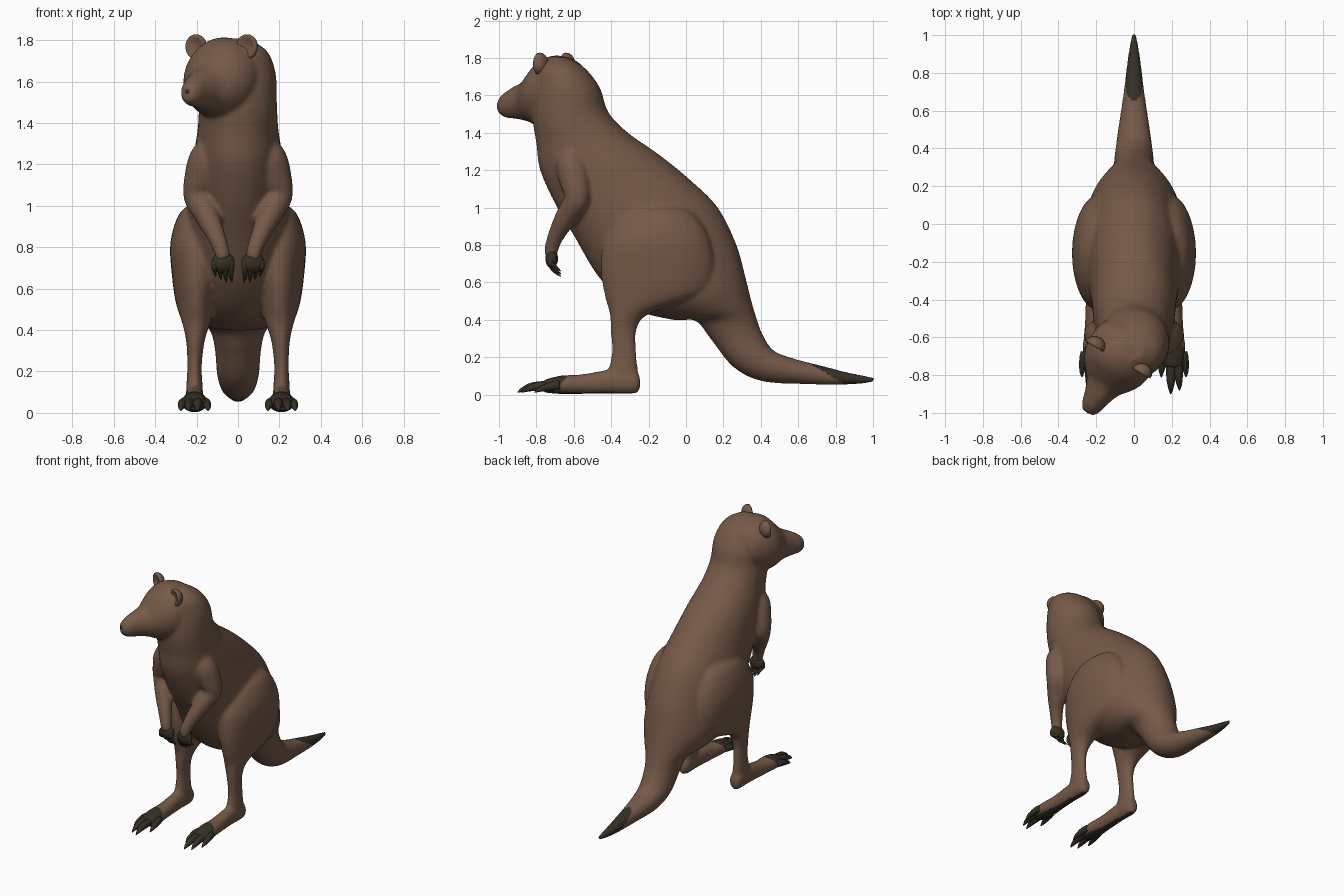
import bpy, bmesh, math
from mathutils import Vector, Matrix

if "Cube" in bpy.data.objects:
    bpy.data.objects.remove(bpy.data.objects["Cube"])


def material(name, rgb):
    m = bpy.data.materials.new(name)
    m.diffuse_color = (*rgb, 1)
    m.use_nodes = True
    m.node_tree.nodes["Principled BSDF"].inputs["Base Color"].default_value = m.diffuse_color
    return m


FUR = material("brown fur", (0.180, 0.101, 0.064))
DARK = material("dark claw", (0.036, 0.030, 0.018))
X = Vector((1, 0, 0))


def catmull(a, b, c, d, t):
    return 0.5 * (2 * b + (c - a) * t + (2 * a - 5 * b + 4 * c - d) * t * t
                  + (3 * b - a - 3 * c + d) * t ** 3)


def loft(bm, rings, n=24, steps=4):
    """Smooth skin through elliptical rings, each (centre, half axis u, half axis v)."""
    smooth = []
    last = len(rings) - 1
    for i in range(last):
        k = [rings[max(i - 1, 0)], rings[i], rings[i + 1], rings[min(i + 2, last)]]
        for s in range(steps):
            smooth.append([catmull(*(r[j] for r in k), s / steps) for j in range(3)])
    smooth.append(rings[-1])
    loops = []
    for c, u, v in smooth:
        angles = [2 * math.pi * q / n for q in range(n)]
        loops.append([bm.verts.new(c + u * math.cos(a) + v * math.sin(a)) for a in angles])
    for A, B in zip(loops, loops[1:]):
        for q in range(n):
            bm.faces.new((A[q], A[(q + 1) % n], B[(q + 1) % n], B[q]))
    for loop, ring in ((loops[0], smooth[0]), (loops[-1], smooth[-1])):
        tip = bm.verts.new(ring[0])
        for q in range(n):
            bm.faces.new((loop[q], loop[(q + 1) % n], tip))


def section(front, back, half, cx=0.0):
    """Ring from its two side-view (y, z) end points and half width."""
    f, b = Vector((cx, *front)), Vector((cx, *back))
    return ((f + b) / 2, X * half, (b - f) / 2)


def tube(bm, path, n=12, steps=4):
    """Round limb along (x, y, z, radius) points."""
    pts = [Vector(p[:3]) for p in path]
    rings = []
    for i, p in enumerate(pts):
        t = (pts[min(i + 1, len(pts) - 1)] - pts[max(i - 1, 0)]).normalized()
        u = (X - t * X.dot(t)).normalized()
        rings.append((p, u * path[i][3], t.cross(u) * path[i][3]))
    loft(bm, rings, n, steps)


def ball(bm, loc, size):
    mat = Matrix.Translation(loc) @ Matrix.Diagonal((*size, 1))
    return bmesh.ops.create_uvsphere(bm, u_segments=20, v_segments=12, radius=1, matrix=mat)["verts"]


def paint(me, dark):
    for p in me.polygons:
        p.use_smooth = True
        p.material_index = int(dark(p.center, p.normal))
    me.materials.append(FUR)
    me.materials.append(DARK)


def mirrored(bm):
    """Add the other side's copy."""
    dup = bmesh.ops.duplicate(bm, geom=bm.verts[:] + bm.edges[:] + bm.faces[:])["geom"]
    for v in dup:
        if isinstance(v, bmesh.types.BMVert):
            v.co.x *= -1


def finish(name, bm, dark):
    bmesh.ops.recalc_face_normals(bm, faces=bm.faces)
    me = bpy.data.meshes.new(name)
    bm.to_mesh(me)
    bm.free()
    paint(me, dark)
    ob = bpy.data.objects.new(name, me)
    bpy.context.collection.objects.link(ob)
    return ob


# Hind legs: thigh narrowing to the shank
body = bmesh.new()
loft(body, [section((f, z), (b, z), w, cx) for z, f, b, cx, w in [
    (1.02, -0.20, -0.06, 0.18, 0.03), (0.96, -0.34, 0.05, 0.185, 0.10),
    (0.82, -0.44, 0.13, 0.19, 0.137), (0.66, -0.455, 0.15, 0.195, 0.124),
    (0.53, -0.435, 0.08, 0.20, 0.10), (0.43, -0.408, -0.20, 0.202, 0.067),
    (0.34, -0.403, -0.265, 0.206, 0.044), (0.22, -0.398, -0.265, 0.21, 0.035),
    (0.12, -0.42, -0.255, 0.21, 0.04), (0.05, -0.44, -0.26, 0.21, 0.037)]], 28, 5)

# Long hind feet
loft(body, [section((y, lo), (y, hi), w, 0.21) for y, hi, lo, w in [
    (-0.245, 0.09, 0.03, 0.022), (-0.275, 0.13, 0.004, 0.044), (-0.40, 0.135, 0.004, 0.046),
    (-0.55, 0.11, 0.002, 0.052), (-0.67, 0.102, 0.002, 0.064), (-0.76, 0.08, 0.01, 0.055)]], 20, 6)

# Forearms bent in front of the chest
tube(body, [(0.10, -0.60, 1.37, 0.03), (0.145, -0.61, 1.24, 0.085), (0.182, -0.59, 1.12, 0.08),
            (0.192, -0.585, 1.04, 0.07), (0.15, -0.64, 0.95, 0.06), (0.108, -0.69, 0.86, 0.046),
            (0.078, -0.72, 0.78, 0.038), (0.072, -0.72, 0.74, 0.036)], 20, 5)
mirrored(body)

# Neck, trunk and tail: one skin from crown to tail tip
loft(body, [section(*s) for s in [
    ((-0.72, 1.81), (-0.63, 1.80), 0.05),
    ((-0.79, 1.75), (-0.54, 1.745), 0.14),
    ((-0.81, 1.64), (-0.46, 1.64), 0.182),
    ((-0.82, 1.48), (-0.415, 1.51), 0.188),
    ((-0.80, 1.34), (-0.31, 1.40), 0.195),
    ((-0.78, 1.20), (-0.14, 1.28), 0.215),
    ((-0.70, 1.02), (0.02, 1.15), 0.23),
    ((-0.60, 0.85), (0.17, 1.00), 0.25),
    ((-0.46, 0.62), (0.27, 0.80), 0.262),
    ((-0.28, 0.46), (0.32, 0.62), 0.25),
    ((-0.07, 0.40), (0.35, 0.50), 0.19),
    ((0.05, 0.395), (0.38, 0.40), 0.135),
    ((0.13, 0.30), (0.41, 0.32), 0.112),
    ((0.25, 0.15), (0.47, 0.235), 0.102),
    ((0.40, 0.073), (0.58, 0.192), 0.085),
    ((0.62, 0.056), (0.74, 0.151), 0.057),
    ((0.85, 0.052), (0.87, 0.118), 0.036),
    ((1.0, 0.063), (1.012, 0.092), 0.014)]], 40, 8)

# Head, modelled facing -y around its pivot and then turned to one side
PIVOT = Matrix.Translation((-0.05, -0.66, 0)) @ Matrix.Rotation(math.radians(-30), 4, 'Z')
head = bmesh.new()
loft(head, [section((-d, lo), (-d, hi), w) for d, hi, lo, w in [
    (-0.14, 1.72, 1.50, 0.09), (-0.06, 1.79, 1.45, 0.172), (0.04, 1.814, 1.425, 0.188),
    (0.12, 1.787, 1.425, 0.175), (0.18, 1.73, 1.45, 0.14), (0.23, 1.678, 1.465, 0.098),
    (0.30, 1.645, 1.475, 0.07), (0.355, 1.614, 1.482, 0.055), (0.392, 1.58, 1.505, 0.033)]], 32, 5)
for s in (-1, 1):
    ball(head, (s * 0.08, -0.185, 1.66), (0.026, 0.024, 0.02))
bmesh.ops.transform(head, matrix=PIVOT, verts=head.verts)
tmp = bpy.data.meshes.new("head")
head.to_mesh(tmp)
head.free()
body.from_mesh(tmp)
bpy.data.meshes.remove(tmp)


# Fuse all into one skin with soft joins, then colour tail tip, toes and soles
def body_dark(c, n):
    if c.y > 0.6:
        return c.y > 0.68 + 1.7 * (0.155 - c.z)
    return c.z < 0.14 and (c.y < -0.63 - 0.9 * (0.1 - c.z) or (n.z < -0.8 and c.z < 0.03 and c.y < -0.2))


ob = finish("body", body, lambda c, n: False)
fuse = ob.modifiers.new("fuse", 'REMESH')
fuse.mode = 'VOXEL'
fuse.voxel_size = 0.01
relax = ob.modifiers.new("relax", 'SMOOTH')
relax.factor = 0.5
relax.iterations = 14
fused = bpy.data.meshes.new_from_object(ob.evaluated_get(bpy.context.evaluated_depsgraph_get()))
ob.modifiers.clear()
fused.materials.clear()
paint(fused, body_dark)
ob.data = fused

# Nose pad
bm = bmesh.new()
ball(bm, (0, -0.376, 1.55), (0.03, 0.017, 0.03))
finish("nose", bm, lambda c, n: True).matrix_world = PIVOT

# Cupped round ears
bm = bmesh.new()
for s in (-1, 1):
    verts = ball(bm, (s * 0.142, -0.06, 1.768), (0.056, 0.046, 0.06))
    for v in verts:
        r = math.hypot((v.co.x - s * 0.142) / 0.056, (v.co.z - 1.768) / 0.06)
        if v.co.y < -0.06:
            v.co.y += 0.05 * max(0, 1 - r * r)
finish("ears", bm, lambda c, n: False).matrix_world = PIVOT

# Clawed toes
bm = bmesh.new()
for x0, x1, tip in ((0.163, 0.145, -0.81), (0.195, 0.195, -0.90), (0.23, 0.24, -0.88), (0.257, 0.275, -0.81)):
    tube(bm, [(x0, -0.68, 0.05, 0.026), (x0 * 0.5 + x1 * 0.5, tip + 0.09, 0.045, 0.024),
              (x1, tip + 0.03, 0.028, 0.014), (x1, tip, 0.012, 0.003)], 10, 3)
mirrored(bm)
finish("toes", bm, lambda c, n: True)

# Hands with curved claws
bm = bmesh.new()
ball(bm, (0.072, -0.718, 0.727), (0.056, 0.034, 0.05))
for i, tip in enumerate((0.632, 0.632, 0.645, 0.66)):
    x = 0.034 + 0.026 * i
    tube(bm, [(x, -0.722, 0.735, 0.017), (x, -0.725, 0.70, 0.016),
              (x, -0.705, tip + 0.03, 0.011), (x - 0.004, -0.67, tip, 0.003)], 10, 3)
mirrored(bm)
finish("hands", bm, lambda c, n: True)
